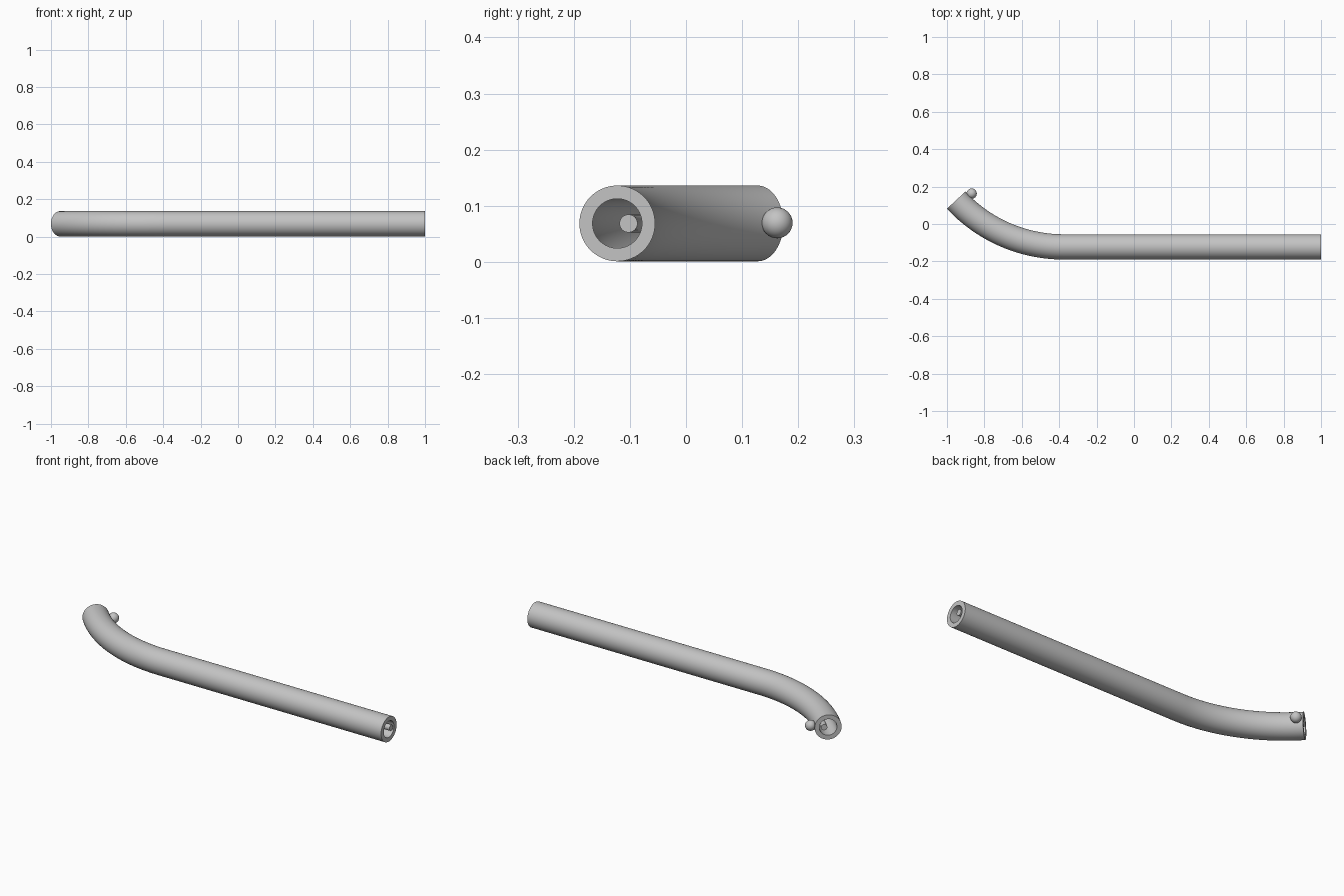
import bpy, bmesh, math
from mathutils import Vector

if "Cube" in bpy.data.objects:
    bpy.data.objects.remove(bpy.data.objects["Cube"])

Z, Y0 = 0.0685, -0.1225           # axis of the straight run
OUTER, BORE, ROD = 0.0675, 0.044, 0.016
BEND_X, BEND_R, BEND_A = -0.376, 0.786, math.radians(47)

grey = bpy.data.materials.new("light_grey")
grey.diffuse_color = (0.55, 0.55, 0.55, 1)
grey.use_nodes = True
grey.node_tree.nodes["Principled BSDF"].inputs["Base Color"].default_value = grey.diffuse_color


def path():
    """Points and sideways normals: straight run, then an arc towards +y."""
    pts = [(Vector((1, Y0, Z)), Vector((0, 1, 0)))]
    steps = 28
    for i in range(steps + 1):
        a = BEND_A * i / steps
        n = Vector((math.sin(a), math.cos(a), 0))
        c = Vector((BEND_X, Y0 + BEND_R, Z))
        pts.append((c - n * BEND_R, n))
    return pts


def finish(bm, name):
    bmesh.ops.recalc_face_normals(bm, faces=bm.faces[:])
    me = bpy.data.meshes.new(name)
    bm.to_mesh(me)
    bm.free()
    me.materials.append(grey)
    ob = bpy.data.objects.new(name, me)
    bpy.context.collection.objects.link(ob)
    bpy.ops.object.select_all(action='DESELECT')
    ob.select_set(True)
    bpy.context.view_layer.objects.active = ob
    bpy.ops.object.shade_smooth_by_angle(angle=math.radians(35))
    return ob


def sweep(bm, radius, offset, seg):
    """Sweep a circle along the path; returns the rings of vertices."""
    rings = []
    for p, n in path():
        rings.append([bm.verts.new(p + n * (offset + radius * math.cos(t))
                                   + Vector((0, 0, radius * math.sin(t))))
                      for t in (2 * math.pi * k / seg for k in range(seg))])
    for a, b in zip(rings, rings[1:]):
        bridge(bm, a, b)
    return rings


def bridge(bm, a, b):
    for k in range(len(a)):
        j = (k + 1) % len(a)
        bm.faces.new((a[k], a[j], b[j], b[k]))


# Bent hollow tube with flat annular ends
bm = bmesh.new()
out = sweep(bm, OUTER, 0, 64)
inn = sweep(bm, BORE, 0, 64)
for e in (0, -1):
    bridge(bm, out[e], inn[e])
finish(bm, "tube")

# Thin rod running through the bore, set towards the inside of the bend
bm = bmesh.new()
rod = sweep(bm, ROD, 0.02, 32)
for e in (0, -1):
    bm.faces.new(rod[e])
finish(bm, "inner_rod")

# Small ball on the side of the bent end
bm = bmesh.new()
bmesh.ops.create_uvsphere(bm, u_segments=32, v_segments=16, radius=0.0275)
bmesh.ops.translate(bm, verts=bm.verts[:], vec=(-0.868, 0.1625, 0.0695))
finish(bm, "side_ball")
